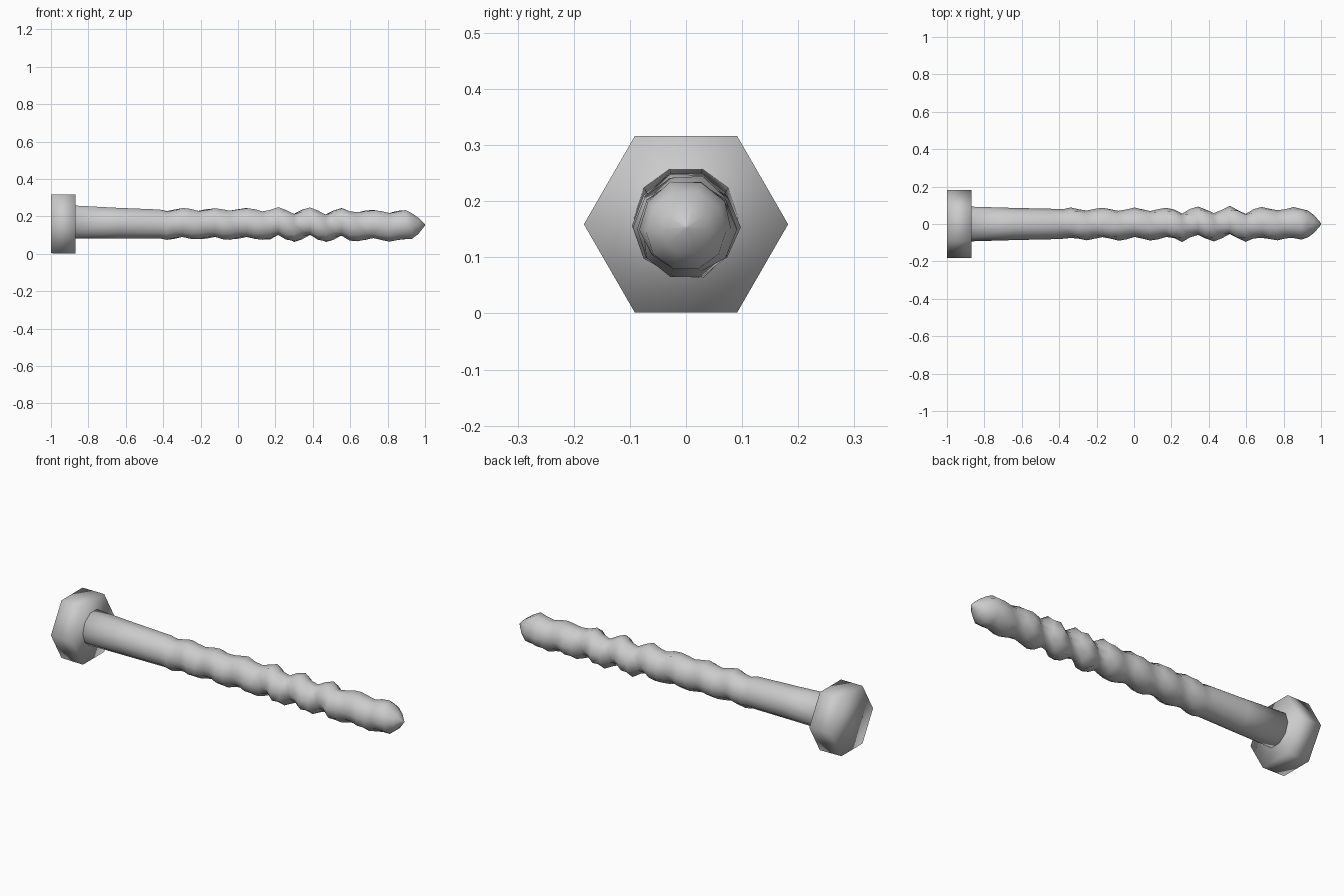
import bpy, bmesh, math, random

if "Cube" in bpy.data.objects:
    bpy.data.objects.remove(bpy.data.objects["Cube"])
random.seed(4)


def loft(name, rings):
    # skin a list of vertex rings and cap both ends
    bm = bmesh.new()
    loops = [[bm.verts.new(p) for p in r] for r in rings]
    for a, b in zip(loops, loops[1:]):
        n = len(a)
        for i in range(n):
            j = (i + 1) % n
            bm.faces.new((a[i], a[j], b[j], b[i]))
    bm.faces.new(loops[0][::-1])
    bm.faces.new(loops[-1])
    bmesh.ops.triangulate(bm, faces=[f for f in bm.faces if len(f.verts) == 4])
    bmesh.ops.recalc_face_normals(bm, faces=bm.faces)
    me = bpy.data.meshes.new(name)
    bm.to_mesh(me)
    bm.free()
    ob = bpy.data.objects.new(name, me)
    bpy.context.collection.objects.link(ob)
    for p in me.polygons:
        p.use_smooth = True
    return ob


def ring(x, cz, radius, n, twist=0.0):
    pts = []
    for i in range(n):
        a = math.tau * i / n + twist
        r = radius(a) if callable(radius) else radius
        pts.append((x, r * math.cos(a), cz + r * math.sin(a)))
    return pts


# hexagonal head, corners pointing along y
loft("bolt_head", [ring(-1.0, 0.16, 0.181, 6), ring(-0.87, 0.159, 0.182, 6)])

# shank: plain taper, then a worn helical thread, then the point
rings = [ring(-0.88, 0.17, 0.093, 10), ring(-0.64, 0.164, 0.086, 10),
         ring(-0.42, 0.16, 0.081, 10)]
step, pitch = 0.0425, 0.17
for k in range(31):
    x = -0.38 + k * step
    depth = 0.02 if 0.2 < x < 0.62 else 0.008

    def thread(a, x=x, d=depth):
        wave = math.cos(a - math.tau * x / pitch)
        return 0.083 + d * (wave - 0.35) + random.uniform(-0.003, 0.003)
    cz = 0.16 - 0.012 * max(0, x)
    rings.append(ring(x, cz, thread, 10))
rings += [ring(0.93, 0.148, 0.072, 10), ring(0.965, 0.15, 0.045, 10),
          ring(1.0, 0.155, 0.004, 10)]
loft("threaded_shank", rings)
